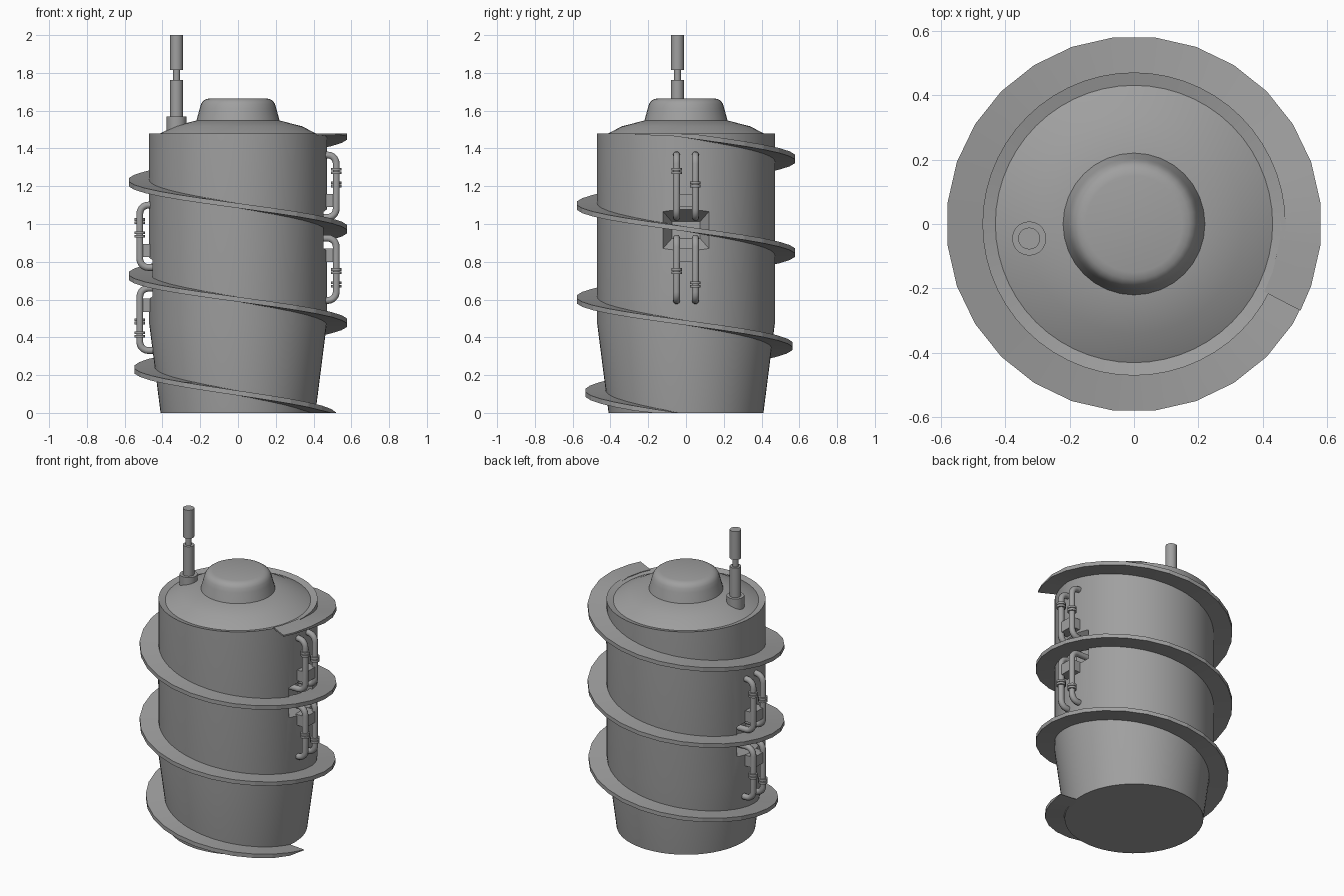
import bpy, bmesh, math
from mathutils import Vector, Matrix

if "Cube" in bpy.data.objects:
    bpy.data.objects.remove(bpy.data.objects["Cube"])

grey = bpy.data.materials.new("steel_grey")
grey.diffuse_color = (0.35, 0.35, 0.35, 1)
grey.use_nodes = True
grey.node_tree.nodes["Principled BSDF"].inputs["Base Color"].default_value = grey.diffuse_color


def finish(bm, name, smooth=30):
    bmesh.ops.recalc_face_normals(bm, faces=bm.faces[:])
    me = bpy.data.meshes.new(name)
    bm.to_mesh(me)
    bm.free()
    ob = bpy.data.objects.new(name, me)
    bpy.context.collection.objects.link(ob)
    me.materials.append(grey)
    if smooth:
        bpy.ops.object.select_all(action='DESELECT')
        ob.select_set(True)
        bpy.context.view_layer.objects.active = ob
        bpy.ops.object.shade_smooth_by_angle(angle=math.radians(smooth))
    return ob


def add_lathe(bm, profile, n, offset=0.0, centre=(0, 0)):
    """Revolve (radius, z) points and cap both ends."""
    rings = []
    for r, z in profile:
        rings.append([bm.verts.new((centre[0] + r * math.cos(offset + 2 * math.pi * i / n),
                                    centre[1] + r * math.sin(offset + 2 * math.pi * i / n), z))
                      for i in range(n)])
    for a, b in zip(rings, rings[1:]):
        for i in range(n):
            j = (i + 1) % n
            bm.faces.new((a[i], a[j], b[j], b[i]))
    bm.faces.new(rings[0][::-1])
    bm.faces.new(rings[-1])


def add_tube(bm, path, r, n=10):
    """Sweep a circle along a path lying in a plane of constant y."""
    rings = []
    for k, p in enumerate(path):
        t = (path[min(k + 1, len(path) - 1)] - path[max(k - 1, 0)]).normalized()
        side = Vector((0, 1, 0))
        up = t.cross(side)
        rings.append([bm.verts.new(p + r * (math.cos(2 * math.pi * i / n) * side
                                            + math.sin(2 * math.pi * i / n) * up)) for i in range(n)])
    for a, b in zip(rings, rings[1:]):
        for i in range(n):
            bm.faces.new((a[i], a[(i + 1) % n], b[(i + 1) % n], b[i]))
    bm.faces.new(rings[0])
    bm.faces.new(rings[-1])


# Tank: tapered foot, straight wall, dished rim and shallow roof
SEG = 28
HALF = math.pi / SEG
bm = bmesh.new()
add_lathe(bm, [(0.41, 0), (0.47, 0.47), (0.47, 1.48), (0.43, 1.47), (0.34, 1.517),
               (0.22, 1.548)], SEG * 2, HALF)
tank = finish(bm, "tank")


# Tapered window recesses, one on each side
def recess_cutter(sign, zc):
    bm = bmesh.new()
    loops = []
    for x, hy, hz in ((0.38, 0.075, 0.045), (0.50, 0.15, 0.13)):
        loops.append([bm.verts.new((sign * x, a * hy, zc + b * hz))
                      for a, b in ((-1, -1), (1, -1), (1, 1), (-1, 1))])
    for i in range(4):
        j = (i + 1) % 4
        bm.faces.new((loops[0][i], loops[0][j], loops[1][j], loops[1][i]))
    bm.faces.new(loops[0])
    bm.faces.new(loops[1])
    ob = finish(bm, "recess_cutter", 0)
    mod = tank.modifiers.new("recess", 'BOOLEAN')
    mod.object = ob
    mod.solver = 'EXACT'
    return ob


cutters = [recess_cutter(1, 0.968), recess_cutter(-1, 0.713)]
bpy.context.view_layer.objects.active = tank
for m in list(tank.modifiers):
    bpy.ops.object.modifier_apply(modifier=m.name)
for c in cutters:
    bpy.data.objects.remove(c)

# Dome cap
bm = bmesh.new()
add_lathe(bm, [(0.222, 1.54), (0.217, 1.56), (0.203, 1.61), (0.196, 1.635), (0.186, 1.65),
               (0.172, 1.66), (0.15, 1.665)], 32)
finish(bm, "dome_cap", 40)

# Spiral fin, cut flat at the floor and the rim
bm = bmesh.new()
PITCH, THICK = 0.496, 0.026
start, step = math.radians(-387.5), 2 * math.pi / SEG
angles = [start]
k = math.ceil((start - HALF) / step)
while HALF + k * step < math.radians(726):
    angles.append(HALF + k * step)
    k += 1
prev = None
for a in angles:
    z = 0.973 - PITCH * a / (2 * math.pi)
    wall = 0.41 + 0.06 * min(1, max(0, z) / 0.47)
    top, low = (min(1.48, max(lim, z + s * THICK / 2)) for s, lim in ((1, 0.002), (-1, 0)))
    low = min(low, 1.47)
    outer, inner = (wall + 0.112), wall - 0.015
    d = (math.cos(a), math.sin(a))
    ring = [bm.verts.new((r * d[0], r * d[1], h)) for r, h in
            ((inner, low), (outer, low), (outer, top), (inner, top))]
    if prev:
        for i in range(4):
            bm.faces.new((prev[i], prev[(i + 1) % 4], ring[(i + 1) % 4], ring[i]))
    else:
        bm.faces.new(ring)
    prev = ring
bm.faces.new(prev)
finish(bm, "spiral_fin", 10)

# Stepped mast
bm = bmesh.new()
for r, z0, z1 in ((0.053, 1.485, 1.57), (0.034, 1.56, 1.762), (0.018, 1.75, 1.82), (0.034, 1.815, 2.0)):
    add_lathe(bm, [(r, z0), (r, z1)], 20, 0, (-0.325, -0.045))
finish(bm, "mast")


# Pipe set: two bent pipes with collars and a clamp, heights relative to the recess centre
def pipe_set(name, matrix):
    bm = bmesh.new()
    for y, collar in ((-0.05, 0.30), (0.05, 0.23)):
        path = [Vector((0.45, y, 0.385))]
        for i in range(6):
            a = math.pi / 2 * i / 5
            path.append(Vector((0.475 + 0.045 * math.sin(a), y, 0.34 + 0.045 * math.cos(a))))
        for i in range(6):
            a = math.pi / 2 * i / 5
            path.append(Vector((0.475 + 0.045 * math.cos(a), y, 0.10 - 0.045 * math.sin(a))))
        path.append(Vector((0.40, y, 0.055)))
        add_tube(bm, path, 0.019)
        for dz in (-0.009, 0.009):
            add_tube(bm, [Vector((0.52, y, collar + dz - 0.007)), Vector((0.52, y, collar + dz + 0.007))],
                     0.028, 12)
    box = Matrix.Translation((0.49, 0, 0.145)) @ Matrix.Diagonal((0.08, 0.115, 0.07, 1))
    bmesh.ops.create_cube(bm, size=1, matrix=box)
    bmesh.ops.transform(bm, matrix=matrix, verts=bm.verts[:])
    finish(bm, name, 40)


flip = Matrix.Rotation(math.pi, 4, 'X')
turn = Matrix.Rotation(math.pi, 4, 'Z')
for side, z, rot in (("right", 0.98, Matrix()), ("left", 0.715, turn)):
    lift = Matrix.Translation((0, 0, z))
    pipe_set(side + "_upper_pipes", lift @ rot)
    pipe_set(side + "_lower_pipes", lift @ rot @ flip)
